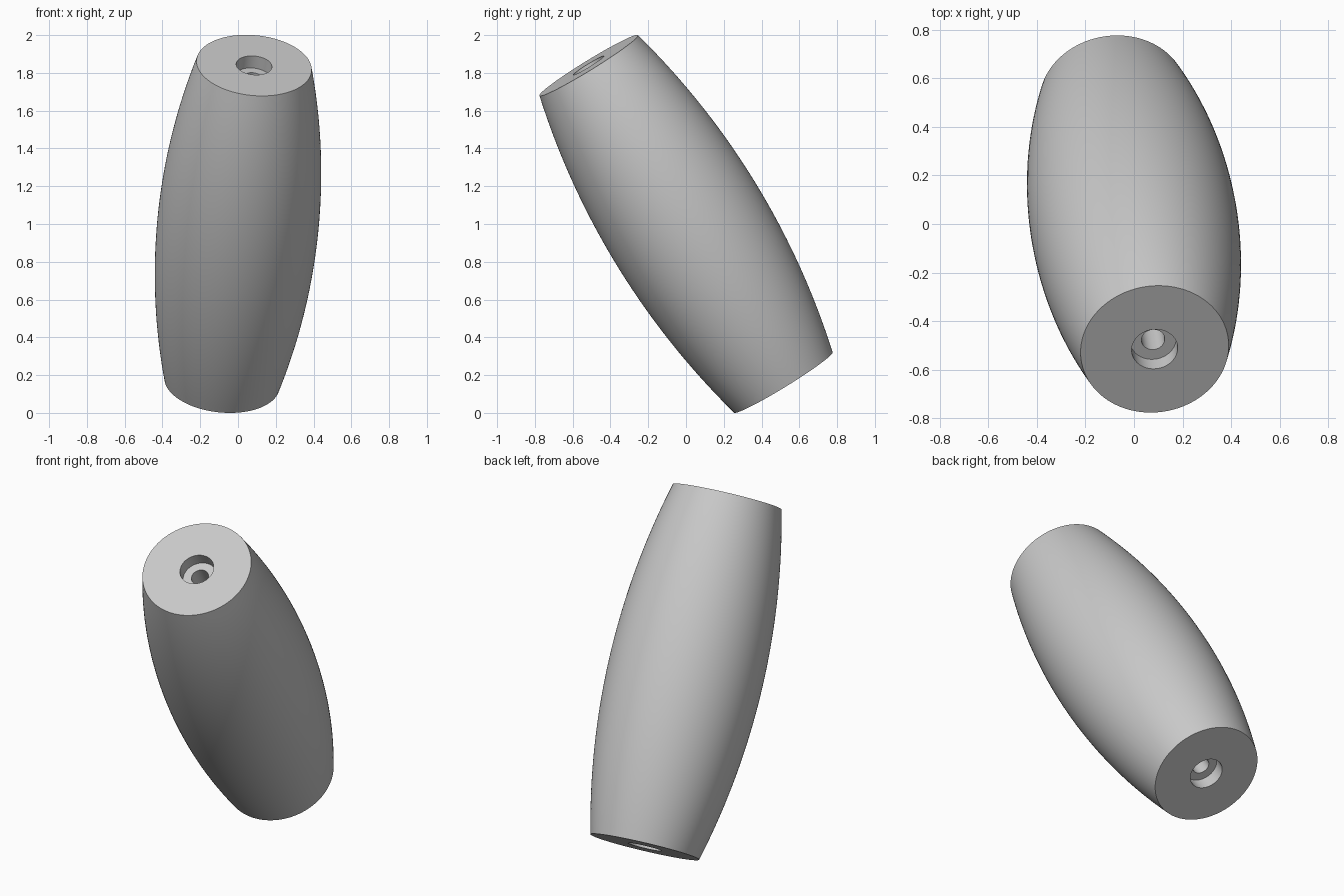
import bpy, bmesh, math
from mathutils import Vector

cube = bpy.data.objects.get("Cube")
if cube:
    bpy.data.objects.remove(cube, do_unlink=True)

# Main dimensions
half_axis = Vector((0.085, -0.515, 0.839))   # centre to upper end
half_len = half_axis.length
end_r, mid_r = 0.306, 0.427
bore_r, sink_r, sink_depth = 0.048, 0.095, 0.075
ARC_STEPS, SIDES = 40, 128

# Bulged outer profile: a circular arc from the lower to the upper rim
sag = mid_r - end_r
arc_r = (half_len ** 2 + sag ** 2) / (2 * sag)
profile = []
for i in range(ARC_STEPS + 1):
    z = half_len * (2 * i / ARC_STEPS - 1)
    profile.append((mid_r - arc_r + math.sqrt(arc_r ** 2 - z ** 2), z))

# Counterbored through hole, upper end then mirrored lower end
floor_z = half_len - sink_depth
hole = [(sink_r, half_len), (sink_r, floor_z), (bore_r, floor_z)]
profile += hole + [(r, -z) for r, z in reversed(hole)]

# Revolve the closed profile
bm = bmesh.new()
verts = [bm.verts.new((r, 0, z)) for r, z in profile]
edges = [bm.edges.new((v, verts[i - 1])) for i, v in enumerate(verts)]
bmesh.ops.spin(bm, geom=verts + edges, cent=(0, 0, 0), axis=(0, 0, 1),
               angle=math.tau, steps=SIDES, use_duplicate=False)
bmesh.ops.remove_doubles(bm, verts=bm.verts[:], dist=0.0001)
bmesh.ops.recalc_face_normals(bm, faces=bm.faces[:])

# Lean the body along its axis and stand it on the ground
tilt = half_axis.to_track_quat('Z', 'Y').to_matrix()
bmesh.ops.rotate(bm, verts=bm.verts[:], cent=(0, 0, 0), matrix=tilt)
bmesh.ops.translate(bm, verts=bm.verts[:],
                    vec=(0, 0, -min(v.co.z for v in bm.verts)))

mesh = bpy.data.meshes.new("barrel_handle")
bm.to_mesh(mesh)
bm.free()
handle = bpy.data.objects.new("barrel_handle", mesh)
bpy.context.collection.objects.link(handle)

# Plain grey material
grey = bpy.data.materials.new("light_grey")
grey.use_nodes = True
colour = (0.58, 0.58, 0.58, 1)
grey.diffuse_color = colour
grey.node_tree.nodes["Principled BSDF"].inputs["Base Color"].default_value = colour
mesh.materials.append(grey)

# Smooth sides with crisp rims
bpy.ops.object.select_all(action='DESELECT')
handle.select_set(True)
bpy.context.view_layer.objects.active = handle
bpy.ops.object.shade_smooth_by_angle(angle=math.radians(30))
